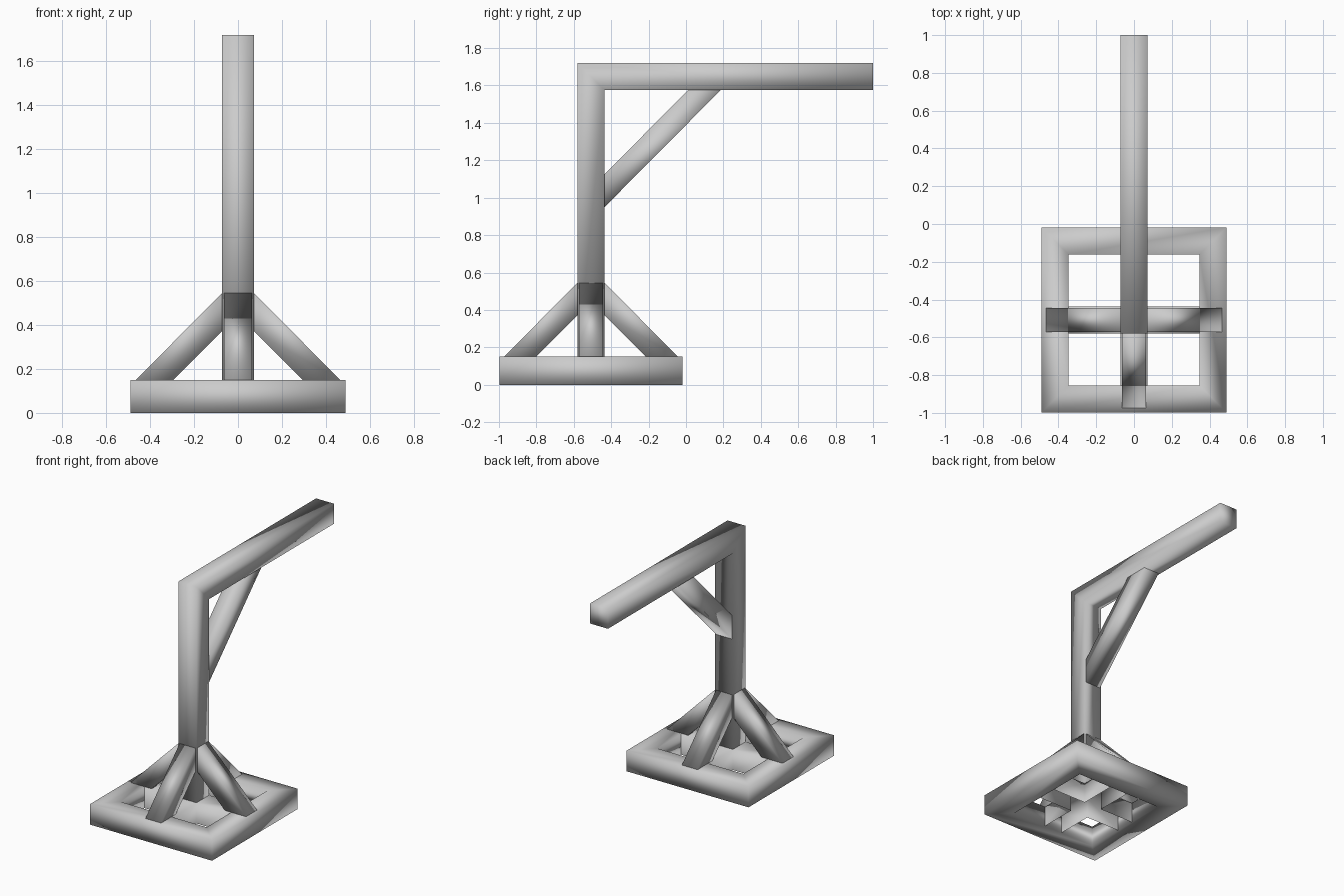
import bpy, bmesh
from mathutils import Vector, Matrix

cube = bpy.data.objects.get("Cube")
if cube:
    bpy.data.objects.remove(cube, do_unlink=True)

GREY = (0.6, 0.6, 0.6, 1)
mat = bpy.data.materials.new("plain_grey")
mat.use_nodes = True
mat.diffuse_color = GREY
mat.node_tree.nodes["Principled BSDF"].inputs["Base Color"].default_value = GREY

CY = -0.508      # centre of the base and post in y
W = 0.0725       # half width of a main beam
TOP = 0.15       # height of the base
OUT, INN = 0.49, 0.346


def finish(name, bm, recalc=True):
    if recalc:
        bmesh.ops.recalc_face_normals(bm, faces=bm.faces)
    for f in bm.faces:
        f.smooth = True
    me = bpy.data.meshes.new(name)
    bm.to_mesh(me)
    bm.free()
    me.materials.append(mat)
    ob = bpy.data.objects.new(name, me)
    bpy.context.collection.objects.link(ob)
    return ob


def beam(name, pairs, place, lo, hi, closed=False):
    """Sweep a four-sided section through (inner, outer) point pairs."""
    bm = bmesh.new()
    rings = []
    for a, b in pairs:
        pts = [(a, lo), (b, lo), (b, hi), (a, hi)]
        rings.append([bm.verts.new(place(p[0], p[1], t)) for p, t in pts])
    n = len(rings)
    for i in range(n if closed else n - 1):
        r, s = rings[i], rings[(i + 1) % n]
        for k in range(4):
            j = (k + 1) % 4
            bm.faces.new((r[k], r[j], s[j], s[k]))
    if not closed:
        bm.faces.new(rings[0])
        bm.faces.new(rings[-1])
    return finish(name, bm)


# Square base frame
corners = [(-1, -1), (1, -1), (1, 1), (-1, 1)]
beam("base_frame",
     [((x * INN, CY + y * INN), (x * OUT, CY + y * OUT)) for x, y in corners],
     lambda u, v, t: (u, v, t), 0, TOP, closed=True)

# Cross braces inside the frame: top plates with hanging side walls, open below
bm = bmesh.new()


def quad(*pts):
    bm.faces.new([bm.verts.new(p) for p in pts])


quad(*[(x * W, CY + y * W, TOP) for x, y in corners])
for i in range(4):
    turn = Matrix.Translation((0, CY, 0)) @ Matrix.Rotation(i * 1.5707963, 4, 'Z')
    spin = lambda x, y, z: turn @ Vector((x, y, z))
    quad(spin(W, -W, TOP), spin(INN, -W, TOP), spin(INN, W, TOP), spin(W, W, TOP))
    for s in (-1, 1):
        ends = (W, INN) if s < 0 else (INN, W)
        quad(spin(ends[0], s * W, 0), spin(ends[1], s * W, 0),
             spin(ends[1], s * W, TOP), spin(ends[0], s * W, TOP))
bmesh.ops.remove_doubles(bm, verts=bm.verts, dist=0.0001)
finish("base_cross", bm, recalc=False)

# Upright post bending into the long top arm
front, back, under, height = CY - W, CY + W, 1.575, 1.72
side = lambda u, v, t: (t, u, v)
beam("post_and_arm",
     [((back, TOP), (front, TOP)),
      ((back, under), (front, height)),
      ((1, under), (1, height))],
     side, -W, W)

# Diagonal strut under the arm
beam("arm_strut",
     [((back, 0.95), (back, 1.125)), ((0.185, under), (0.01, under))],
     side, -0.063, 0.063)

# Four diagonal struts from the base to the post
for i, label in enumerate(("left", "back", "right", "front")):
    ob = beam(label + "_base_strut",
              [((W, 0.372), (W, 0.545)), ((0.295, TOP), (0.465, TOP))],
              lambda u, v, t: (u, t, v), -0.063, 0.063)
    ob.data.transform(Matrix.Translation((0, CY, 0)) @ Matrix.Rotation(i * 1.5707963, 4, 'Z'))
